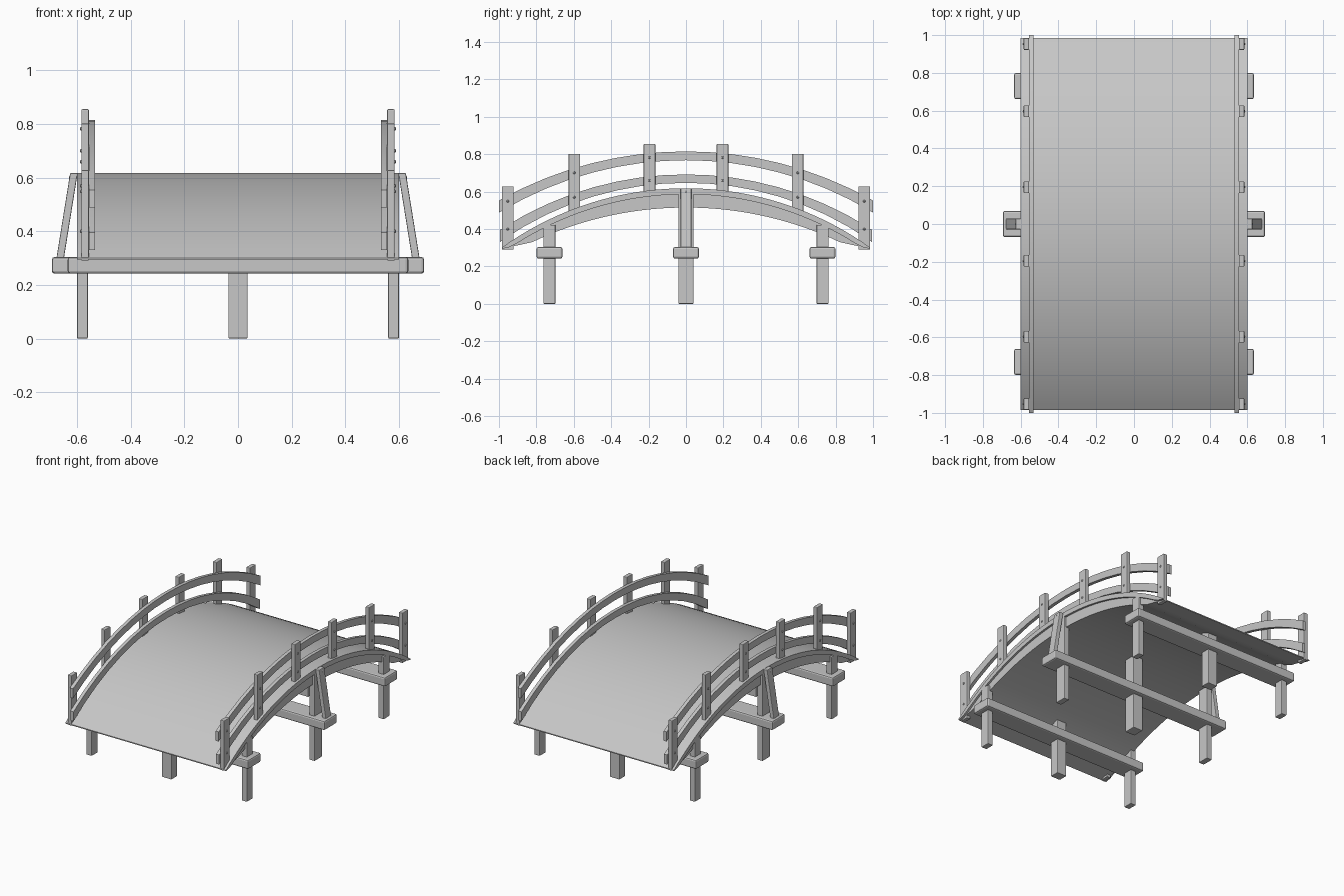
import bpy, bmesh, math
from mathutils import Vector

if "Cube" in bpy.data.objects:
    bpy.data.objects.remove(bpy.data.objects["Cube"], do_unlink=True)

grey = bpy.data.materials.new("plain grey")
grey.use_nodes = True
colour = (0.57, 0.57, 0.57, 1)
grey.diffuse_color = colour
grey.node_tree.nodes["Principled BSDF"].inputs["Base Color"].default_value = colour


def finish(name, bm, smooth=False, bevel=0):
    bmesh.ops.recalc_face_normals(bm, faces=bm.faces)
    mesh = bpy.data.meshes.new(name)
    bm.to_mesh(mesh)
    bm.free()
    mesh.materials.append(grey)
    obj = bpy.data.objects.new(name, mesh)
    bpy.context.collection.objects.link(obj)
    if bevel:
        mod = obj.modifiers.new("soft edges", "BEVEL")
        mod.width = bevel
        mod.segments = 2
    if smooth:
        bpy.ops.object.select_all(action="DESELECT")
        obj.select_set(True)
        bpy.context.view_layer.objects.active = obj
        bpy.ops.object.shade_smooth_by_angle(angle=math.radians(30))
    return obj


def arc(y, top, drop):
    """Height of a circular arch that falls by drop at one unit from its middle."""
    r = (1 + drop * drop) / (2 * drop)
    return top - r + math.sqrt(r * r - y * y)


def arched_bar(name, x0, x1, half, upper, lower, steps):
    """Bar with a rectangular section that follows two height curves along y."""
    bm = bmesh.new()
    rings = []
    for i in range(steps + 1):
        y = half * (2 * i / steps - 1)
        hi, lo = upper(y), lower(y)
        rings.append([bm.verts.new(p) for p in
                      ((x0, y, lo), (x1, y, lo), (x1, y, hi), (x0, y, hi))])
    for a, b in zip(rings, rings[1:]):
        for k in range(4):
            n = (k + 1) % 4
            bm.faces.new((a[k], a[n], b[n], b[k]))
    bm.faces.new(rings[0])
    bm.faces.new(rings[-1])
    return finish(name, bm, smooth=True)


def timber(name, bottom, top, wx, wy, bevel=0.004):
    """Upright or leaning square timber between two centre points."""
    bm = bmesh.new()
    bmesh.ops.create_cube(bm, size=1)
    for v in bm.verts:
        end = Vector(top if v.co.z > 0 else bottom)
        v.co = end + Vector((v.co.x * wx, v.co.y * wy, 0))
    return finish(name, bm, bevel=bevel)


def bolt(name, x, y, z):
    bm = bmesh.new()
    bmesh.ops.create_uvsphere(bm, u_segments=8, v_segments=6, radius=0.007)
    bmesh.ops.translate(bm, verts=bm.verts, vec=(x, y, z))
    return finish(name, bm, smooth=True)


def deck_top(y):
    return arc(y, 0.618, 0.328)


def deck_bottom(y):
    """Underside arch that runs out to a thin tip at both ends."""
    tip_line = 0.335 - 0.22 * (abs(y) - 0.8)
    low = arc(y, 0.515, 0.28) if abs(y) < 0.8 else tip_line
    return min(low, deck_top(y) - 0.004)


def trim_bottom(y):
    return max(deck_top(y) - 0.032, deck_bottom(y))


# Solid arched walkway
arched_bar("deck", -0.586, 0.586, 0.985, deck_top, deck_bottom, 48)

# Cross beams and the legs that carry them
for place, y, reach, leg_y in (("front", -0.73, 0.635, 0.064),
                               ("middle", 0, 0.694, 0.08),
                               ("back", 0.73, 0.635, 0.064)):
    timber(place + "_cross_beam", (0, y, 0.242), (0, y, 0.304),
           2 * reach, 0.138, bevel=0.01)
    for part, x, leg_x, top in (("right", -0.58, 0.04, deck_top(y) - 0.03),
                                ("centre", 0, 0.072, deck_bottom(y) + 0.01),
                                ("left", 0.58, 0.04, deck_top(y) - 0.03)):
        timber(f"{place}_{part}_leg", (x, y, 0), (x, y, top), leg_x, leg_y)

for side, s in (("left", 1), ("right", -1)):
    # Overhanging edge strip of the deck
    arched_bar(side + "_edge_strip", s * 0.586, s * 0.6, 0.985,
               deck_top, trim_bottom, 48)

    # Two bent handrails
    arched_bar(side + "_upper_rail", s * 0.533, s * 0.556, 1.0,
               lambda y: arc(y, 0.815, 0.262), lambda y: arc(y, 0.768, 0.28), 16)
    arched_bar(side + "_lower_rail", s * 0.533, s * 0.556, 0.995,
               lambda y: arc(y, 0.692, 0.30), lambda y: arc(y, 0.647, 0.32), 16)

    # Railing posts with bolts through the rails
    for end, e in (("front", -1), ("back", 1)):
        for n, (y, top) in enumerate(((0.195, 0.855), (0.597, 0.802), (0.953, 0.628)), 1):
            name = f"{side}_{end}_post_{n}"
            base = 0.29 if n == 3 else deck_top(y) - 0.02
            timber(name, (s * 0.57, e * y, base), (s * 0.57, e * y, top), 0.028, 0.062)
            for rail, z in (("upper", arc(y, 0.792, 0.27)), ("lower", arc(y, 0.67, 0.30))):
                bolt(f"{name}_{rail}_bolt", s * 0.583, e * y, z)

    # Leaning brace on the middle cross beam
    timber(side + "_brace", (s * 0.663, 0, 0.30), (s * 0.612, 0, 0.617), 0.028, 0.057)
    bolt(side + "_brace_bolt", s * 0.624, 0, 0.60)
